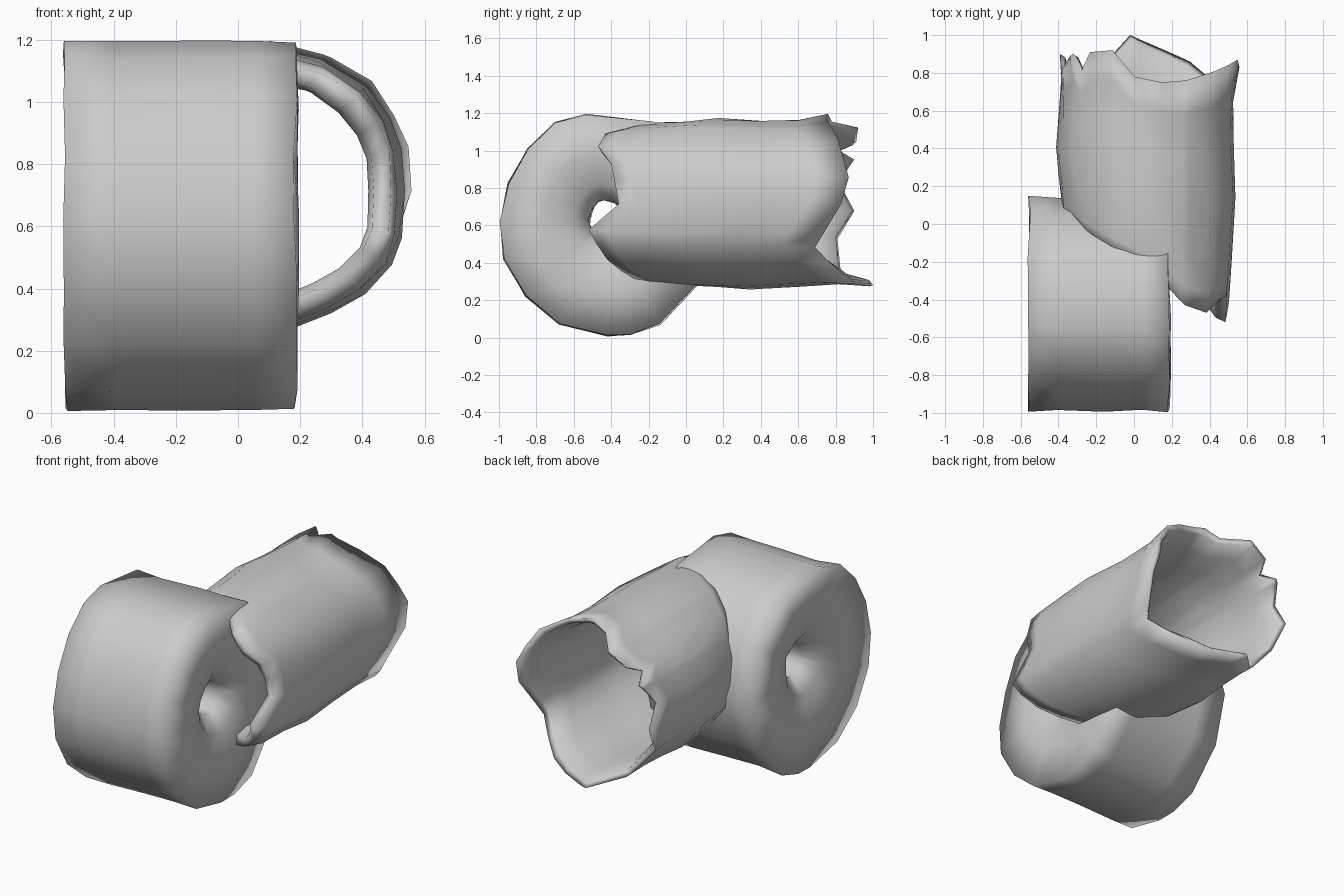
import bpy, bmesh, random
from math import sin, cos, radians

random.seed(4)
if "Cube" in bpy.data.objects:
    bpy.data.objects.remove(bpy.data.objects["Cube"], do_unlink=True)

paper = bpy.data.materials.new("pale grey paper")
paper.use_nodes = True
paper.diffuse_color = (0.6, 0.6, 0.6, 1)
bsdf = paper.node_tree.nodes["Principled BSDF"]
bsdf.inputs["Base Color"].default_value = (0.6, 0.6, 0.6, 1)
bsdf.inputs["Roughness"].default_value = 0.8


def jitter(amount):
    return random.uniform(-amount, amount)


def value_at(table, deg):
    """Read a table of (angle in degrees, value) pairs."""
    for (a0, v0), (a1, v1) in zip(table, table[1:]):
        if a0 <= deg <= a1:
            return v0 + (v1 - v0) * (deg - a0) / (a1 - a0)


def closed_loft(name, rings):
    """Skin a list of rings, joining the last ring back to the first."""
    bm = bmesh.new()
    loops = [[bm.verts.new(p) for p in ring] for ring in rings]
    n = len(loops[0])
    for a, b in zip(loops, loops[1:] + loops[:1]):
        for i in range(n):
            j = (i + 1) % n
            bm.faces.new((a[i], a[j], b[j], b[i]))
    bmesh.ops.recalc_face_normals(bm, faces=bm.faces)
    for face in bm.faces:
        face.smooth = True
    mesh = bpy.data.meshes.new(name)
    bm.to_mesh(mesh)
    bm.free()
    mesh.materials.append(paper)
    obj = bpy.data.objects.new(name, mesh)
    bpy.context.collection.objects.link(obj)


# Upright roll: uneven outline turned about the x axis, (x, scale) stations
outline = [(0, 0.57), (33, 0.585), (66, 0.608), (101, 0.612), (117, 0.617),
           (136, 0.595), (157, 0.575), (178, 0.578), (198, 0.588), (221, 0.58),
           (244, 0.595), (270, 0.597), (282, 0.602), (298, 0.6), (328, 0.577),
           (360, 0.57)]
stations = [(-0.42, 0.16), (-0.5, 0.3), (-0.54, 0.6), (-0.555, 1.0),
            (-0.4, 0.985), (-0.15, 0.99), (0.05, 0.985), (0.185, 0.99),
            (0.19, 0.6), (0.16, 0.32), (0.08, 0.17)]
rings = []
for x, s in stations:
    lift = 0.04 * (1 - s)
    ring = []
    for deg, r in outline[:-1]:
        a, rr = radians(deg), s * r + jitter(0.006)
        ring.append((x + jitter(0.008), -0.42 + rr * cos(a),
                     max(0, 0.6 + lift + rr * sin(a))))
    rings.append(ring)
closed_loft("roll", rings)


# Torn tube: ragged edges given as y at each angle around the y axis
front_edge = [(0, -0.36), (30, -0.4), (45, -0.47), (62, -0.43), (85, -0.25),
              (115, -0.15), (150, 0.0), (185, 0.05), (235, 0.0),
              (265, -0.12), (285, -0.27), (315, -0.42), (341, -0.52), (360, -0.36)]
back_edge = [(0, 0.83), (17, 0.87), (45, 0.81), (65, 0.76), (80, 0.75),
             (97, 0.78), (112, 0.92), (130, 0.91), (138, 0.81), (147, 0.9),
             (165, 0.82), (185, 0.9), (205, 0.81), (240, 0.83), (260, 1.0),
             (300, 0.86), (330, 0.69), (360, 0.83)]
bulge = [(0, 1.01), (45, 1.05), (80, 1.02), (110, 1.0), (180, 0.99),
         (230, 1.02), (270, 1.01), (300, 1.02), (330, 1.06), (360, 1.01)]

# (fraction from front to back, radius scale)
outer = [(0, 0.94), (0.08, 0.98), (0.25, 1.0), (0.42, 1.03), (0.65, 1.0),
         (0.85, 0.98), (1, 1.0)]
inner = [(0.98, 0.93), (0.85, 0.87), (0.65, 0.85), (0.42, 0.84), (0.1, 0.78),
         (0.02, 0.82)]
angles = sorted({a for a, _ in front_edge + back_edge if a < 360})
rings = []
for t, s in outer + inner:
    ring = []
    for deg in angles:
        y0, y1 = value_at(front_edge, deg), value_at(back_edge, deg)
        a = radians(deg)
        flare = 0.08 * t ** 6 if deg < 90 else 0
        k = s * value_at(bulge, deg) + flare + jitter(0.01)
        ring.append((0.06 + 0.46 * k * cos(a), y0 + (y1 - y0) * t,
                     0.715 + 0.437 * k * sin(a)))
    rings.append(ring)
closed_loft("torn_tube", rings)
